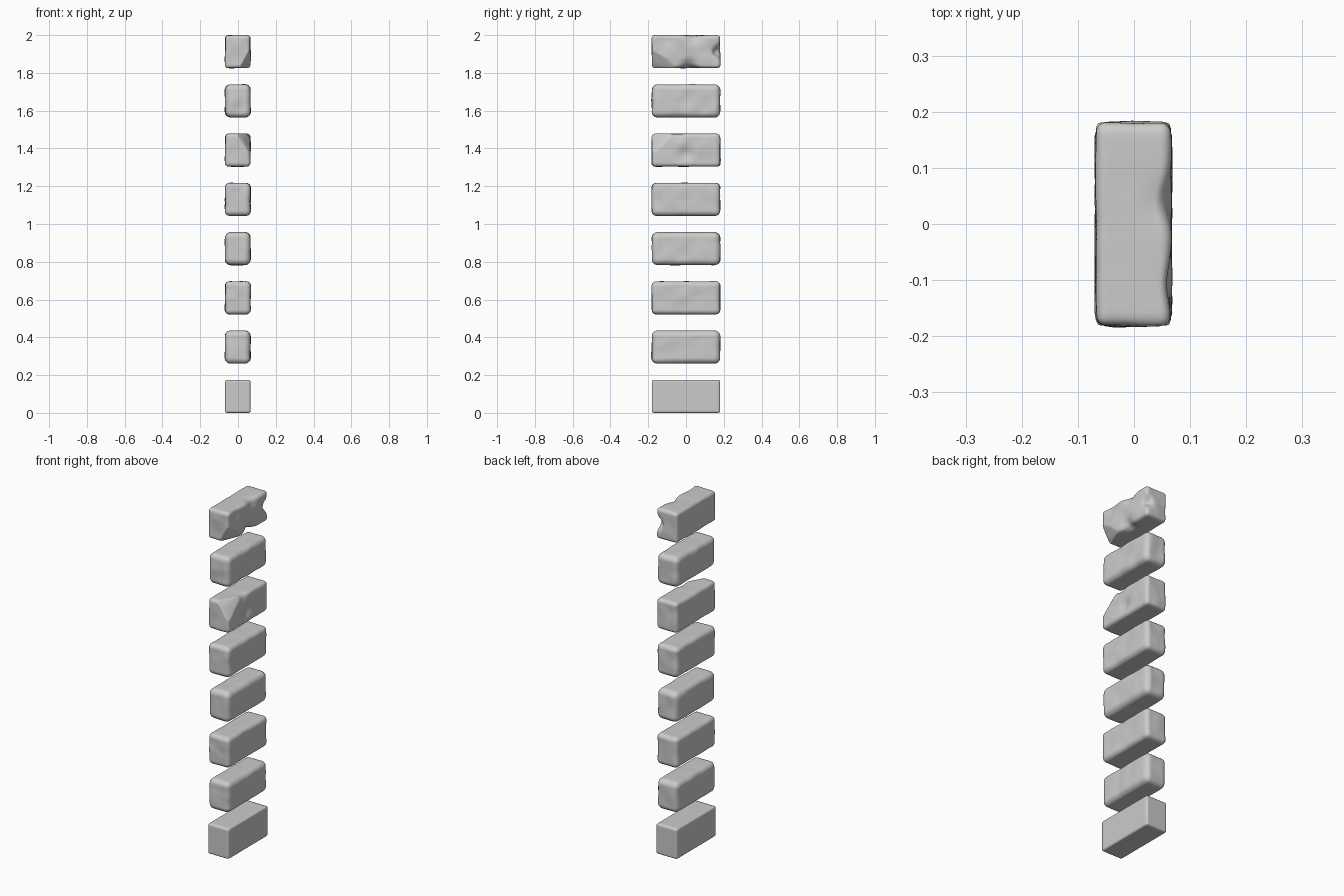
import bpy, bmesh, math
from mathutils import Vector, noise

if "Cube" in bpy.data.objects:
    bpy.data.objects.remove(bpy.data.objects["Cube"])

HALF = Vector((0.067, 0.181, 0.0875))
PITCH = (2.0 - 2 * HALF.z) / 7

# Per block: corner radius, roughness, planar chips (normal, point), dents (centre, radius, push)
BLOCKS = [
    (0.010, 0.000, [], []),
    (0.030, 0.004, [], []),
    (0.024, 0.004, [], [((0.02, -0.18, 0.0), 0.03, (0, 0.004, 0))]),
    (0.032, 0.004, [], []),
    (0.026, 0.004, [], []),
    (0.020, 0.004,
     [((0.75, -0.45, 0.48), (0.057, -0.135, 0.03))],
     [((0.067, 0.0, -0.02), 0.035, (-0.012, 0, 0)),
      ((0.067, -0.04, 0.0875), 0.04, (-0.012, 0, -0.003))]),
    (0.030, 0.005, [], [((0.067, 0.06, 0.0), 0.05, (-0.004, 0, 0))]),
    (0.018, 0.004,
     [((0.8, -0.35, -0.45), (0.06, -0.14, -0.025))],
     [((0.067, 0.181, 0.0), 0.030, (-0.022, -0.028, 0)),
      ((0.067, 0.015, -0.0875), 0.04, (-0.022, 0, 0.018)),
      ((0.067, 0.04, 0.0875), 0.04, (-0.012, 0, -0.006)),
      ((0.067, -0.11, 0.06), 0.035, (-0.008, 0, 0))]),
]


def stone_block(index, radius, rough, chips, dents):
    bm = bmesh.new()
    bmesh.ops.create_cube(bm, size=2)
    bmesh.ops.subdivide_edges(bm, edges=bm.edges[:], cuts=31, use_grid_fill=True)
    inner_half = HALF - Vector((radius,) * 3)
    for v in bm.verts:
        # Rounded box
        p = Vector([c * h for c, h in zip(v.co, HALF)])
        inner = Vector([max(-h, min(h, c)) for c, h in zip(p, inner_half)])
        n = (p - inner).normalized()
        p = inner + n * radius
        # Uneven worn surface, mostly along the sides
        wear = noise.noise(p * 14 + Vector((index * 7.3, index * 3.1, 0)))
        p += Vector((n.x, n.y, n.z * 0.3)) * rough * wear
        # Broken corners
        for normal, point in chips:
            nn = Vector(normal).normalized()
            d = (p - Vector(point)).dot(nn)
            if d > 0:
                p -= nn * d * 0.9
        # Hollows
        for centre, size, push in dents:
            q = (p - Vector(centre)).length / size
            p += Vector(push) * math.exp(-q * q)
        v.co = p
    mesh = bpy.data.meshes.new(f"stone_block_{index + 1}")
    bm.to_mesh(mesh)
    bm.free()
    obj = bpy.data.objects.new(mesh.name, mesh)
    bpy.context.collection.objects.link(obj)
    obj.location = (-0.001, 0, HALF.z + PITCH * index)
    for poly in mesh.polygons:
        poly.use_smooth = True


# Column of eight separate stones
for i, spec in enumerate(BLOCKS):
    stone_block(i, *spec)
